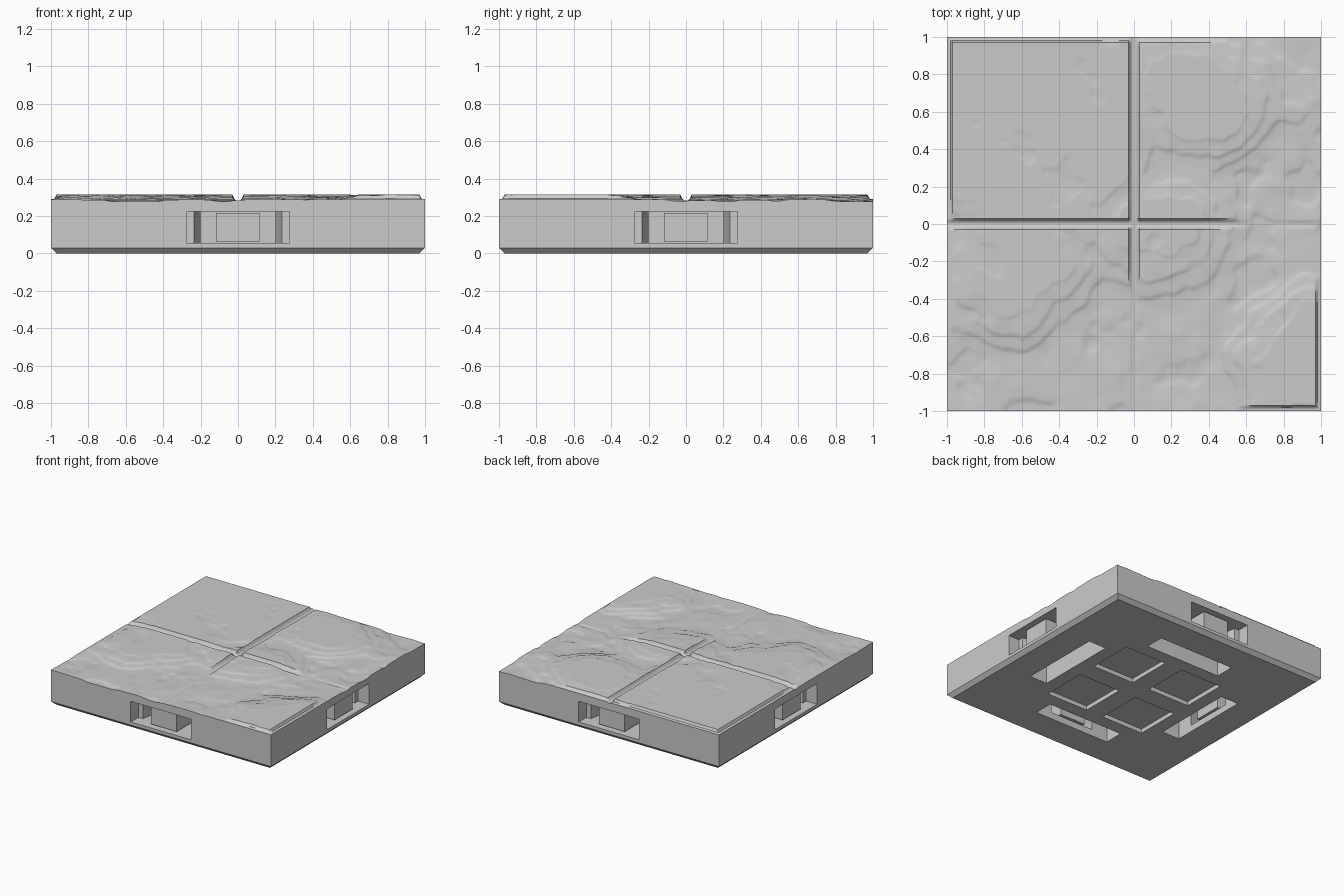
import bpy, bmesh, math
from mathutils import Vector, Matrix, noise

if "Cube" in bpy.data.objects:
    bpy.data.objects.remove(bpy.data.objects["Cube"], do_unlink=True)

# One stone colour
stone = bpy.data.materials.new("stone_grey")
stone.use_nodes = True
GREY = (0.6, 0.6, 0.6, 1)
stone.diffuse_color = GREY
stone.node_tree.nodes["Principled BSDF"].inputs["Base Color"].default_value = GREY


def finish(name, bm):
    bmesh.ops.recalc_face_normals(bm, faces=bm.faces)
    mesh = bpy.data.meshes.new(name)
    bm.to_mesh(mesh)
    bm.free()
    mesh.materials.append(stone)
    ob = bpy.data.objects.new(name, mesh)
    bpy.context.collection.objects.link(ob)
    return ob


def prism(name, outline, z0, z1, turn=0.0):
    """Extrude a plan outline from z0 to z1, turned about the tile centre."""
    bm = bmesh.new()
    face = bm.faces.new([bm.verts.new((x, y, z0)) for x, y in outline])
    top = bmesh.ops.extrude_face_region(bm, geom=[face])["geom"]
    for v in top:
        if isinstance(v, bmesh.types.BMVert):
            v.co.z = z1
    bm.transform(Matrix.Rotation(turn, 4, "Z"))
    return finish(name, bm)


def rect(x0, x1, y0, y1):
    return [(x0, y0), (x1, y0), (x1, y1), (x0, y1)]


# Base block with a chamfered lower rim
SKIRT = 0.26
bm = bmesh.new()
bmesh.ops.create_cube(bm, size=2)
for v in bm.verts:
    v.co.z = SKIRT if v.co.z > 0 else 0
low = [e for e in bm.edges if all(v.co.z == 0 for v in e.verts)]
bmesh.ops.bevel(bm, geom=low, offset=0.03, segments=1, affect="EDGES")
base = finish("base", bm)

# Clip ports, underside slots and shallow square pockets
half_port = [(0.275, -1.1), (0.275, -0.9), (0.235, -0.9), (0.2, -0.73), (0.2, -0.65)]
port = half_port + [(-x, y) for x, y in reversed(half_port)]
cutters = []
for i in range(4):
    turn = i * math.pi / 2
    cutters.append(prism("port_cutter", port, 0.055, 0.225, turn))
    cutters.append(prism("slot_cutter", rect(-0.345, 0.345, -0.73, -0.57), -0.1, 0.226, turn))
    cutters.append(prism("pocket_cutter", rect(0.08, 0.46, 0.08, 0.46), -0.1, 0.035, turn))
    # Floating post in the middle of each port
    prism("port_post", rect(-0.118, 0.115, -0.96, -0.72), 0.065, 0.215, turn)

bpy.context.view_layer.objects.active = base
for c in cutters:
    c.hide_render = True
    mod = base.modifiers.new("cut", "BOOLEAN")
    mod.operation = "DIFFERENCE"
    mod.solver = "EXACT"
    mod.object = c
    bpy.ops.object.modifier_apply(modifier=mod.name)
for c in cutters:
    bpy.data.objects.remove(c, do_unlink=True)


def clamp(t):
    return max(0.0, min(1.0, t))


# Less worn areas of the paving: centre x, centre y, radius
SOUND = [(-0.5, 0.55, 0.8), (0.3, 0.7, 0.5), (0.95, -0.75, 0.5),
         (-0.65, -0.2, 0.5), (0.15, 0.0, 0.45)]


def paving_height(x, y):
    # Four slabs with a narrow joint and a lowered border
    joint = min(abs(x), abs(y))
    border = 1 - max(abs(x), abs(y))
    slab = min(0.282 + 0.2 * joint + 0.03 * clamp((joint - 0.018) / 0.01),
               0.29 + 0.025 * clamp((border - 0.018) / 0.01), 0.315)
    # Worn rock, stepped into thin ledges
    sound = max(clamp((r - math.hypot(x - cx, y - cy)) / 0.3) for cx, cy, r in SOUND)
    p = Vector((x, y, 0.4))
    rough = noise.noise(p * 2.6) + 0.5 * noise.noise(p * 6) + 0.25 * noise.noise(p * 14)
    rock = 0.288 + 0.034 * sound + 0.014 * rough
    step = 0.011
    level = math.floor(rock / step)
    part = rock / step - level
    ledge = (level + 0.5 * part + 0.5 * clamp((part - 0.75) / 0.2)) * step
    return max(0.268, min(slab, ledge + 0.003 * noise.noise(p * 9)))


# Worn paving on top
bm = bmesh.new()
bmesh.ops.create_grid(bm, x_segments=200, y_segments=200, size=1)
for v in bm.verts:
    v.co.z = paving_height(v.co.x, v.co.y)
rim = [e for e in bm.edges if e.is_boundary]
for g in bmesh.ops.extrude_edge_only(bm, edges=rim)["geom"]:
    if isinstance(g, bmesh.types.BMVert):
        g.co.z = SKIRT
paving = finish("paving", bm)
bpy.ops.object.select_all(action="DESELECT")
paving.select_set(True)
bpy.context.view_layer.objects.active = paving
bpy.ops.object.shade_smooth_by_angle(angle=math.radians(35))
